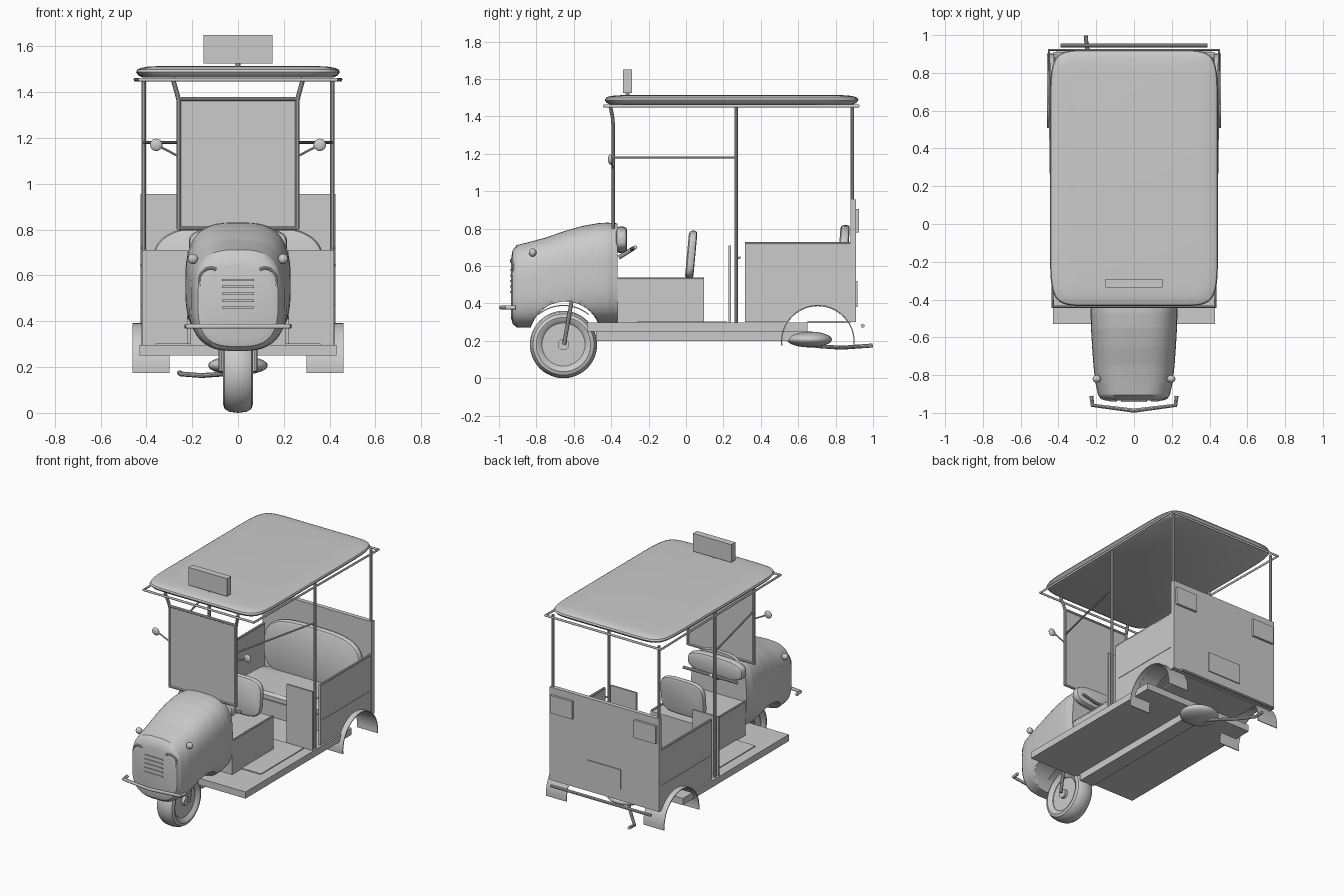
import bpy, bmesh, math
from math import pi, cos, sin

if "Cube" in bpy.data.objects:
    bpy.data.objects.remove(bpy.data.objects["Cube"])

grey = bpy.data.materials.new("plain_grey")
grey.diffuse_color = (0.6, 0.6, 0.6, 1)
grey.use_nodes = True
grey.node_tree.nodes["Principled BSDF"].inputs["Base Color"].default_value = grey.diffuse_color


def finish(name, bm):
    bmesh.ops.recalc_face_normals(bm, faces=bm.faces)
    me = bpy.data.meshes.new(name)
    bm.to_mesh(me)
    bm.free()
    ob = bpy.data.objects.new(name, me)
    bpy.context.collection.objects.link(ob)
    me.materials.append(grey)
    return ob


def box(name, x0, x1, y0, y1, z0, z1):
    bm = bmesh.new()
    bmesh.ops.create_cube(bm, size=1)
    for v in bm.verts:
        v.co = ((x0 + x1) / 2 + v.co.x * (x1 - x0), (y0 + y1) / 2 + v.co.y * (y1 - y0),
                (z0 + z1) / 2 + v.co.z * (z1 - z0))
    return finish(name, bm)


def loft(name, stations, n, axis='Y', count=64, shear=0, floor=None):
    """Superellipse sections (t, a0, a1, b0, b1) skinned along an axis."""
    bm = bmesh.new()
    rings = []
    for t, a0, a1, b0, b1 in stations:
        ring = []
        for i in range(count):
            c, s = cos(2 * pi * (i + .5) / count), sin(2 * pi * (i + .5) / count)
            a = (a0 + a1) / 2 + (a1 - a0) / 2 * math.copysign(abs(c) ** (2 / n), c)
            b = (b0 + b1) / 2 + (b1 - b0) / 2 * math.copysign(abs(s) ** (2 / n), s)
            if floor:
                b = max(b, floor(t))
            ring.append(bm.verts.new((a, t + shear * (b - b0), b) if axis == 'Y' else (a, b, t)))
        rings.append(ring)
    for p, q in zip(rings, rings[1:]):
        for i in range(count):
            j = (i + 1) % count
            bm.faces.new((p[i], p[j], q[j], q[i]))
    bm.faces.new(rings[0])
    bm.faces.new(rings[-1])
    return finish(name, bm)


def pad(name, hw, y0, y1, z0, z1, n=4, shear=0, r=.018):
    return loft(name, [(y0, -hw + r, hw - r, z0 + r, z1 - r),
                       (y0 + r * .3, -hw + r * .3, hw - r * .3, z0 + r * .3, z1 - r * .3),
                       (y0 + r, -hw, hw, z0, z1), (y1 - r, -hw, hw, z0, z1),
                       (y1 - r * .3, -hw + r * .3, hw - r * .3, z0 + r * .3, z1 - r * .3),
                       (y1, -hw + r, hw - r, z0 + r, z1 - r)], n, shear=shear)


def tube(name, pts, r, cyclic=False):
    cu = bpy.data.curves.new(name, 'CURVE')
    cu.dimensions = '3D'
    cu.bevel_depth = r
    cu.bevel_resolution = 3
    cu.use_fill_caps = True
    sp = cu.splines.new('POLY')
    sp.points.add(len(pts) - 1)
    for p, co in zip(sp.points, pts):
        p.co = (*co, 1)
    sp.use_cyclic_u = cyclic
    cu.materials.append(grey)
    ob = bpy.data.objects.new(name, cu)
    bpy.context.collection.objects.link(ob)
    return ob


def ball(name, c, rx, ry, rz):
    bm = bmesh.new()
    bmesh.ops.create_uvsphere(bm, u_segments=32, v_segments=16, radius=1)
    for v in bm.verts:
        v.co = (c[0] + v.co.x * rx, c[1] + v.co.y * ry, c[2] + v.co.z * rz)
    return finish(name, bm)


def disc(name, x0, x1, y, z, r):
    bm = bmesh.new()
    bmesh.ops.create_cone(bm, cap_ends=True, segments=48, radius1=r, radius2=r, depth=abs(x1 - x0))
    for v in bm.verts:
        v.co = ((x0 + x1) / 2 + v.co.z, y + v.co.x, z + v.co.y)
    return finish(name, bm)


def arch(name, cy, cz, r, a0, a1, x0, x1, th=.006):
    bm = bmesh.new()
    prev = None
    for i in range(25):
        a = math.radians(a0 + (a1 - a0) * i / 24)
        cur = [bm.verts.new((x, cy + q * cos(a), cz + q * sin(a)))
               for x, q in ((x0, r), (x1, r), (x1, r - th), (x0, r - th))]
        if prev:
            for k in range(4):
                bm.faces.new((prev[k], prev[(k + 1) % 4], cur[(k + 1) % 4], cur[k]))
        if i in (0, 24):
            bm.faces.new(cur)
        prev = cur
    return finish(name, bm)


def side_panel(name, x0, x1):
    """Rear body side with the wheel arch left out."""
    pts = [(.315, .30), (.315, .72), (.91, .72), (.91, .30)]
    pts += [(.705 + .19 * cos(a), .195 + .19 * sin(a))
            for a in [math.radians(34 + 112 * i / 16) for i in range(17)]]
    bm = bmesh.new()
    f = bm.faces.new([bm.verts.new((x0, y, z)) for y, z in pts])
    ext = bmesh.ops.extrude_face_region(bm, geom=[f])
    for g in ext['geom']:
        if isinstance(g, bmesh.types.BMVert):
            g.co.x = x1
    return finish(name, bm)


# Nose, its underside raised over the front wheel
key = [(-.935, .15, .32, .64), (-.927, .175, .29, .685), (-.905, .19, .272, .712), (-.84, .205, .27, .728),
       (-.75, .215, .272, .752), (-.65, .222, .28, .787), (-.55, .228, .29, .815), (-.47, .23, .293, .829),
       (-.42, .228, .295, .832), (-.365, .215, .297, .828)]
stations = []
for p, q in zip(key, key[1:]):
    steps = 10 if q[0] > -.9 else 1
    stations += [[a + (b - a) * i / steps for a, b in zip(p, q)] for i in range(steps)]
stations.append(key[-1])


def wheel_arch(y):
    d = .19 ** 2 - (y + .645) ** 2
    return .22 + math.sqrt(d) if d > 0 else 0


loft("nose", [(y, -w, w, b, t) for y, w, b, t in stations], 3, floor=wheel_arch)
for i in range(5):
    z = .46 + .03 * i
    box("grille_slat", -.07, .07, -.942, -.925, z - .005, z + .005)
tube("front_bumper", [(-.225, -.91, .378), (-.22, -.96, .378), (0, -.988, .378),
                      (.22, -.96, .378), (.225, -.91, .378)], .011)

# Front wheel and fork
bm = bmesh.new()
prof = [(.045, .115), (.06, .13), (.065, .145), (.058, .163), (.038, .175), (0, .18)]
prof += [(-x, r) for x, r in prof[-2::-1]]
rings = [[bm.verts.new((x, -.655 + r * cos(2 * pi * i / 48), .18 + r * sin(2 * pi * i / 48)))
          for x, r in prof] for i in range(48)]
for i in range(48):
    p, q = rings[i], rings[(i + 1) % 48]
    for k in range(len(prof)):
        m = (k + 1) % len(prof)
        bm.faces.new((p[k], p[m], q[m], q[k]))
finish("front_tyre", bm)
disc("front_rim", -.04, .04, -.655, .18, .118)
disc("front_hub", -.06, .06, -.655, .18, .03)
arch("front_mudguard", -.655, .18, .212, 50, 130, -.065, .065)

# Floor, chassis and underside
box("floor_platform", -.43, .43, -.53, .65, .25, .297)
box("chassis_spine", -.055, .055, -.48, .65, .20, .25)
box("floor_mat", -.36, .36, -.26, .22, .297, .303)
box("rear_floor", -.30, .30, .65, .88, .295, .305)
ball("silencer", (0, .66, .207), .13, .12, .042)
tube("exhaust_pipe", [(-.02, .60, .185), (-.06, .72, .17), (-.16, .83, .163), (-.25, .93, .17),
                      (-.255, .998, .175)], .011)
tube("rear_bumper", [(-.39, .945, .28), (.39, .945, .28)], .01)

# Rear body
box("rear_panel", -.425, .425, .88, .91, .30, .955)
box("rear_plate", -.13, .13, .91, .917, .38, .52)
box("bench_base", -.41, .41, .50, .88, .39, .41)
box("bench_apron", -.41, .41, .49, .50, .30, .41)
loft("bench_cushion", [(.41, -.37, .37, .50, .84), (.42, -.39, .39, .48, .86), (.45, -.39, .39, .48, .86),
                       (.465, -.37, .37, .50, .84)], 6, 'Z')
pad("bench_backrest", .375, .80, .85, .42, .82, 3.2, .07)

# Driver area
box("driver_seat_base", -.21, .21, -.365, .095, .297, .53)
pad("driver_backrest", .17, -.005, .04, .53, .79, 4, .09)
pad("dash_pad", .215, -.375, -.315, .67, .81, 3)
tube("steering_column", [(0, -.36, .645), (0, -.28, .695)], .012)
tube("handlebar", [(-.21, -.27, .70), (-.08, -.29, .69), (.08, -.29, .69), (.21, -.27, .70)], .01)

# Roof, rail, sign and windscreen
loft("roof", [(z, -.445 + d, .445 - d, -.435 + d, .922 - d) for z, d in (
    (1.463, .03), (1.473, .01), (1.487, 0), (1.498, .005), (1.506, .02), (1.511, .05), (1.514, .10))],
    10, 'Z', 96)
tube("roof_rail", [(-.43, -.438, 1.455), (.43, -.438, 1.455), (.45, .922, 1.455),
                   (-.45, .922, 1.455)], .008, True)
box("roof_sign", -.15, .15, -.336, -.29, 1.525, 1.65)
tube("sign_post", [(0, -.313, 1.50), (0, -.313, 1.53)], .012)
box("windscreen", -.25, .25, -.393, -.387, .81, 1.365)
for z in (.805, 1.37):
    tube("windscreen_bar", [(-.26, -.39, z), (.26, -.39, z)], .009)

# Mirrored parts
for s in (-1, 1):
    def bx(name, a, b, *rest):
        return box(name, min(s * a, s * b), max(s * a, s * b), *rest)
    side_panel("rear_side", s * .408, s * .422)
    tube("side_rim", [(s * .415, .315, .72), (s * .415, .89, .72)], .009)
    bx("side_moulding", .42, .425, .345, .905, .466, .474)
    arch("rear_mudguard", .705, .195, .197, -6, 186, s * .30, s * .46)
    bx("tail_light", .24, .41, .91, .926, .78, .905)
    bx("partition", .22, .42, .228, .240, .297, .71)
    ball("door_knob", (s * .42, .285, .645), .007, .007, .007)
    tube("seat_base_rail", [(s * .205, -.365, .533), (s * .205, .095, .533)], .007)
    # Pillars and rails
    tube("rear_pillar", [(s * .412, .89, .72), (s * .412, .89, 1.46)], .010)
    tube("middle_pillar", [(s * .412, .268, .297), (s * .412, .268, 1.46)], .010)
    tube("front_pillar", [(s * .258, -.39, .80), (s * .258, -.39, 1.36), (s * .265, -.392, 1.39),
                          (s * .285, -.405, 1.46)], .010)
    tube("side_bar", [(s * .26, -.39, 1.18), (s * .412, .268, 1.18)], .006)
    # Mirrors, indicators, headlight brows, fork
    ball("mirror", (s * .357, -.405, 1.17), .027, .012, .027)
    tube("mirror_stalk", [(s * .26, -.39, 1.12), (s * .345, -.40, 1.165)], .005)
    ball("indicator", (s * .197, -.82, .672), .022, .02, .022)
    tube("headlight_brow", [(s * (.118 + .05 * cos(a)), -.934 + .012 * max(0, cos(a)), .58 + .052 * sin(a))
                            for a in [math.radians(-45 + 165 * i / 14) for i in range(15)]], .007)
    tube("front_fork", [(s * .075, -.652, .18), (s * .075, -.612, .41)], .011)

# Curves to meshes, then smooth shading with sharp edges kept
bpy.ops.object.select_all(action='DESELECT')
for ob in bpy.context.scene.objects:
    if ob.type == 'CURVE':
        ob.select_set(True)
        bpy.context.view_layer.objects.active = ob
bpy.ops.object.convert(target='MESH')
bpy.ops.object.select_all(action='SELECT')
bpy.ops.object.shade_smooth_by_angle(angle=math.radians(35))
